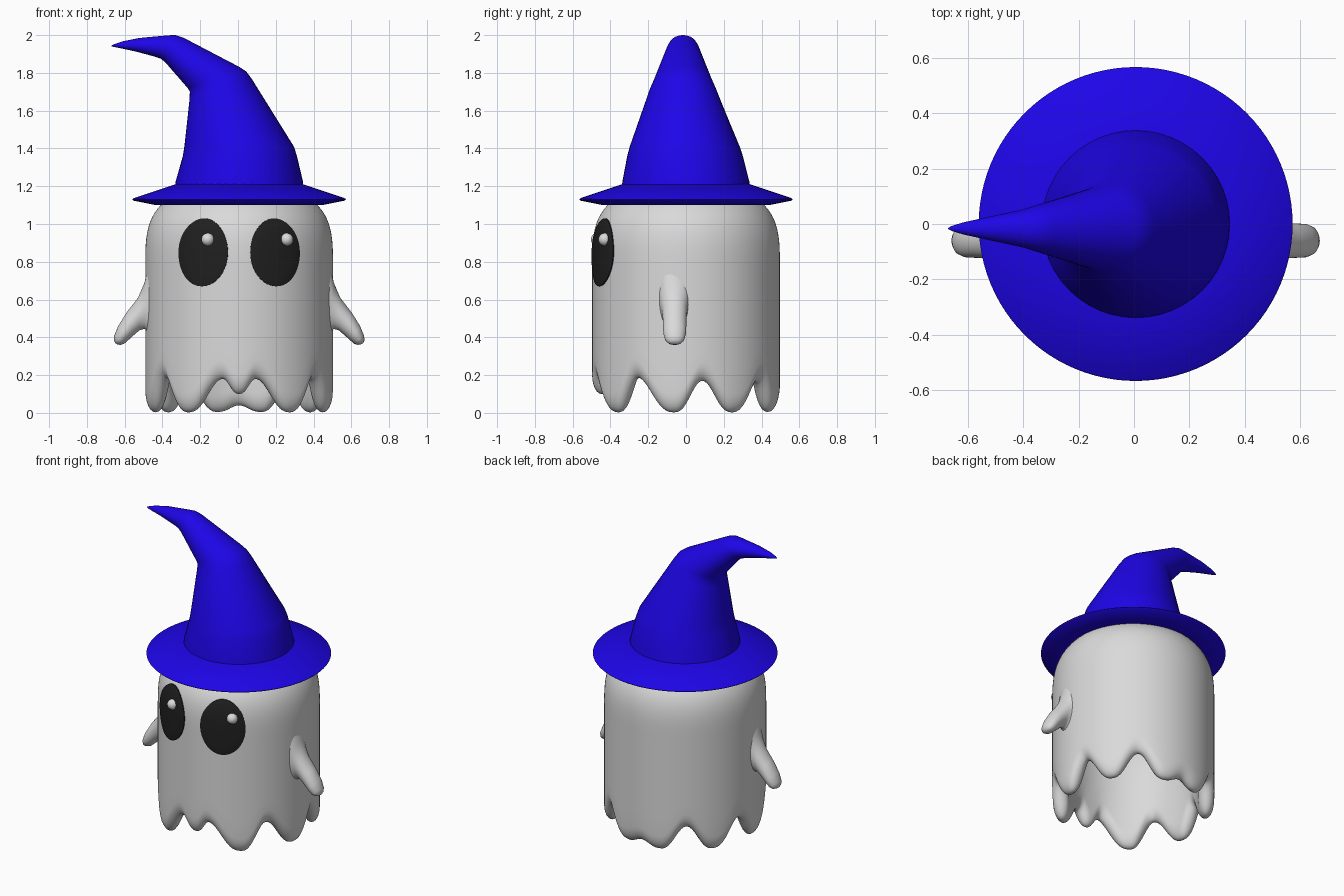
import bpy, bmesh
from math import sin, cos, pi, radians, asin
from mathutils import Vector

if "Cube" in bpy.data.objects:
    bpy.data.objects.remove(bpy.data.objects["Cube"])

CX = 0.006       # axis of body and hat
BODY_R = 0.497


def material(name, colour):
    m = bpy.data.materials.new(name)
    m.use_nodes = True
    m.diffuse_color = (*colour, 1)
    bsdf = m.node_tree.nodes["Principled BSDF"]
    bsdf.inputs["Base Color"].default_value = (*colour, 1)
    bsdf.inputs["Roughness"].default_value = 0.6
    return m


WHITE = material("ghost white", (0.7, 0.7, 0.7))
BLACK = material("eye black", (0.014, 0.014, 0.014))
BLUE = material("hat blue", (0.0125, 0.0015, 0.8))


def smooth(ob, angle=40):
    bpy.ops.object.select_all(action='DESELECT')
    ob.select_set(True)
    bpy.context.view_layer.objects.active = ob
    bpy.ops.object.shade_smooth_by_angle(angle=radians(angle))


def loft(name, rings, mat, angle=40):
    """Skin a list of equal rings and cap both ends."""
    bm = bmesh.new()
    rows = [[bm.verts.new(p) for p in ring] for ring in rings]
    n = len(rows[0])
    for a, b in zip(rows, rows[1:]):
        for i in range(n):
            j = (i + 1) % n
            bm.faces.new((a[i], a[j], b[j], b[i]))
    bm.faces.new(rows[0])
    bm.faces.new(rows[-1])
    bmesh.ops.recalc_face_normals(bm, faces=bm.faces)
    mesh = bpy.data.meshes.new(name)
    bm.to_mesh(mesh)
    bm.free()
    ob = bpy.data.objects.new(name, mesh)
    bpy.context.collection.objects.link(ob)
    mesh.materials.append(mat)
    smooth(ob, angle)


def oval(a, b, width, y, n=48):
    """Ring whose diameter runs from a to b in the xz plane, width along y."""
    a, b = Vector((a[0], y, a[1])), Vector((b[0], y, b[1]))
    mid, half = (a + b) / 2, (a - b) / 2
    return [mid + half * cos(t) + Vector((0, width * sin(t), 0))
            for t in (2 * pi * i / n for i in range(n))]


def circle(r, z, n=96):
    return [(CX + r * cos(2 * pi * i / n), r * sin(2 * pi * i / n), z)
            for i in range(n)]


def body_radius(z):
    t = min(max((z - 0.78) / 0.42, 0), 1)
    return BODY_R * max(1 - t ** 3.2, 0) ** (1 / 3)


# Hem: (degrees from the front, height) over one half, mirrored to the other
HEM = [(0, .10), (11, .18), (37, .003), (56, .185), (82, .003), (101, .17),
       (123, .003), (144, .165), (165, .005), (180, .04)]


def hem_height(deg):
    """Broad round lobes with narrower notches between them."""
    for (a, ha), (b, hb) in zip(HEM, HEM[1:]):
        if a <= deg <= b:
            k = (1 - cos(pi * (deg - a) / (b - a))) / 2
            low, high = min(ha, hb), max(ha, hb)
            rise = k if hb > ha else 1 - k
            return low + (high - low) * rise ** 1.35


# Body: hollow sheet with a rounded wavy rim
SEG, RIM_W, RIM_H = 180, 0.05, 0.10


def body_ring(profile):
    ring = []
    for i in range(SEG):
        deg = 360 * i / SEG
        r, z = profile(hem_height(min(deg, 360 - deg)))
        t = radians(deg)
        ring.append((CX + r * sin(t), -r * cos(t), z))
    return ring


def rim(a):
    return lambda h: (BODY_R - RIM_W + RIM_W * sin(a), h + RIM_H * (1 - cos(a)))


def blend(k, r):
    return lambda h: (r, (h + RIM_H) * (1 - k) + 0.55 * k)


def level(r, z):
    return lambda h: (r, z)


profiles = [level(0.01, 0.95), level(0.3, 0.9)]
profiles += [blend(k, BODY_R - 2 * RIM_W) for k in (1, 0.5)]
profiles += [rim(pi / 2 * k / 6) for k in range(-6, 7)]
profiles += [blend(k, BODY_R) for k in (0.25, 0.5, 0.75, 1)]
for k in range(1, 25):
    z = 0.7 + 0.5 * sin(pi / 2 * k / 24) if k < 24 else 1.1995
    profiles.append(level(body_radius(z), z))
loft("body", [body_ring(p) for p in profiles], WHITE, 80)

# Arms: blended at the shoulder, round at the hand (upper edge, lower edge, width)
ARM = [((.46, .86), (.46, .38), .088), ((.484, .77), (.484, .425), .078),
       ((.501, .69), (.501, .445), .07), ((.535, .61), (.528, .437), .064),
       ((.597, .53), (.557, .412), .062), ((.64, .46), (.587, .385), .06),
       ((.661, .41), (.609, .366), .05), ((.664, .385), (.628, .36), .035),
       ((.656, .369), (.645, .363), .012)]
for side, name in ((1, "left_arm"), (-1, "right_arm")):
    loft(name, [oval((CX + side * a[0], a[1]), (CX + side * b[0], b[1]),
                     w, -0.06, 32) for a, b, w in ARM], WHITE, 80)


# Eyes: thin oval plates wrapped on the body, each with a round glint
def on_body(t, z, lift):
    r = body_radius(z) + lift
    return (CX + r * sin(t), -r * cos(t), z)


def eye_ring(centre, scale, lift, n=48):
    ring = []
    for i in range(n):
        a = 2 * pi * i / n
        ring.append(on_body(centre + radians(16.5) * scale * cos(a),
                            0.85 + 0.18 * scale * sin(a), lift))
    return ring


for side, name, glint_x in ((1, "left", 0.249), (-1, "right", -0.164)):
    centre = side * radians(23.3)
    rings = [eye_ring(centre, s, lift) for s, lift in
             ((1, -.001), (1, .006), (.95, .008), (.7, .008),
              (.4, .008), (.02, .008))]
    loft(name + "_eye", rings, BLACK)
    spot = on_body(asin(glint_x / body_radius(0.92)), 0.918, 0.006)
    bpy.ops.mesh.primitive_uv_sphere_add(segments=24, ring_count=16,
                                         radius=0.034, location=spot)
    glint = bpy.context.object
    glint.name = name + "_eye_glint"
    glint.data.materials.append(WHITE)
    smooth(glint)

# Hat brim
loft("hat_brim", [circle(r, z) for r, z in
                  ((.36, 1.13), (.40, 1.105), (.44, 1.10), (.56, 1.124),
                   (.566, 1.13), (.558, 1.137), (.33, 1.213))], BLUE)

# Hat crown: bent cone (right edge, left edge, half width)
CROWN = [((.347, 1.19), (-.335, 1.19), .34), ((.344, 1.225), (-.33, 1.225), .336),
         ((.312, 1.36), (-.292, 1.36), .306), ((.296, 1.41), (-.284, 1.41), .291),
         ((.075, 1.765), (-.257, 1.655), .176), ((.045, 1.806), (-.255, 1.70), .157),
         ((.01, 1.83), (-.265, 1.718), .148), ((-.29, 1.987), (-.385, 1.856), .087),
         ((-.33, 2.0), (-.41, 1.876), .077), ((-.37, 1.999), (-.44, 1.886), .067),
         ((-.52, 1.985), (-.545, 1.914), .04), ((-.61, 1.967), (-.62, 1.93), .022),
         ((-.655, 1.952), (-.66, 1.938), .009), ((-.67, 1.945), (-.67, 1.941), .002)]
loft("hat_crown", [oval(a, b, w, -0.016 * min(1, max(0, (a[1] - 1.2) / 0.5)))
                   for a, b, w in CROWN], BLUE, 60)
